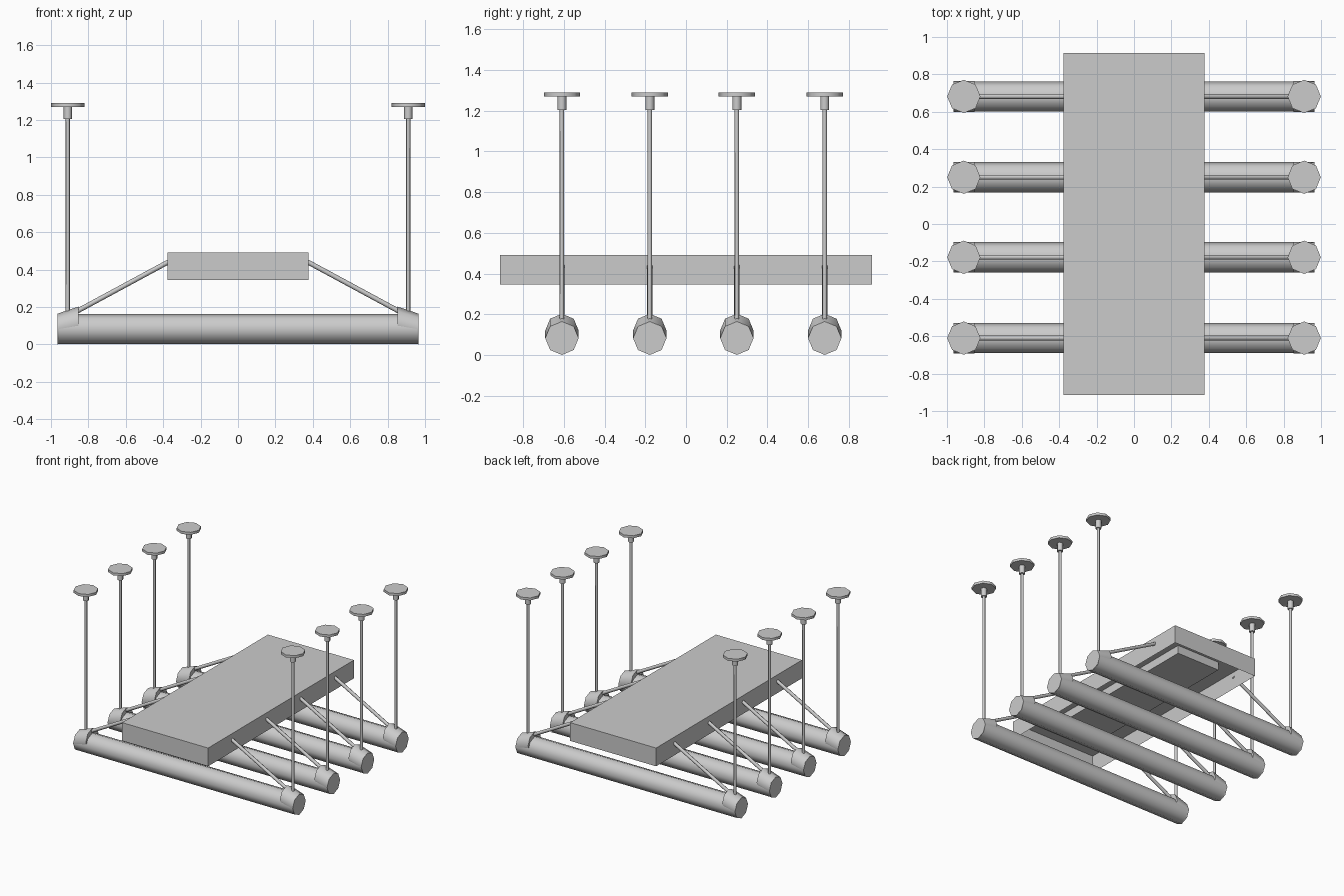
import bpy, bmesh, math
from mathutils import Vector, Matrix

if "Cube" in bpy.data.objects:
    bpy.data.objects.remove(bpy.data.objects["Cube"])


def finish(bm, name):
    bmesh.ops.recalc_face_normals(bm, faces=bm.faces)
    me = bpy.data.meshes.new(name)
    bm.to_mesh(me)
    bm.free()
    ob = bpy.data.objects.new(name, me)
    bpy.context.collection.objects.link(ob)
    return ob


def rod(name, a, b, r, lift=0.0):
    """Eight-sided smooth cylinder from a to b; lift raises the end nearest the middle."""
    a, b = Vector(a), Vector(b)
    d = b - a
    bm = bmesh.new()
    bmesh.ops.create_cone(bm, cap_ends=True, segments=8, radius1=r, radius2=r, depth=d.length)
    rot = Vector((0, 0, 1)).rotation_difference(d).to_matrix().to_4x4()
    bm.transform(Matrix.Translation((a + b) / 2) @ rot)
    if lift:
        inner = min(abs(a.x), abs(b.x))
        for v in bm.verts:
            if abs(abs(v.co.x) - inner) < 1e-3:
                v.co.z += lift
    ob = finish(bm, name)
    ob.data.shade_smooth()
    ob.data.set_sharp_from_angle(angle=math.radians(50))
    return ob


def box(name, sx, sy, z0, z1, wall=0.0):
    """Box centred on the origin; with a wall it becomes a shell open at the bottom."""
    bm = bmesh.new()
    bmesh.ops.create_cube(bm, size=1)
    bm.transform(Matrix.Translation((0, 0, (z0 + z1) / 2)) @ Matrix.Diagonal((sx, sy, z1 - z0, 1)))
    if wall:
        bm.normal_update()
        bottom = [f for f in bm.faces if f.normal.z < -0.9]
        bmesh.ops.inset_region(bm, faces=bottom, thickness=wall)
        for v in bottom[0].verts:
            v.co.z = z1 - wall
    return finish(bm, name)


# Central housing: hollow below, with an inner tray hanging from its ceiling
box("housing", 0.756, 1.83, 0.345, 0.49, wall=0.015)
box("inner_tray", 0.38, 1.45, 0.41, 0.48)

# Four lamp tubes, each with end collars, struts, hanging rods and ceiling mounts
for i, y in enumerate((-0.61, -0.178, 0.25, 0.682), 1):
    rod(f"lamp_tube_{i}", (-0.96, y, 0.082), (0.96, y, 0.082), 0.081)
    for side, s in (("left", -1), ("right", 1)):
        tag = f"{side}_{i}"
        rod(f"end_collar_{tag}", (s * 0.853, y, 0.082), (s * 0.965, y, 0.082), 0.082, lift=0.038)
        rod(f"strut_{tag}", (s * 0.37, y, 0.442), (s * 0.87, y, 0.172), 0.013)
        rod(f"hanging_rod_{tag}", (s * 0.91, y, 0.16), (s * 0.91, y, 1.21), 0.011)
        rod(f"mount_stem_{tag}", (s * 0.91, y, 1.205), (s * 0.91, y, 1.272), 0.022)
        rod(f"ceiling_disc_{tag}", (s * 0.91, y, 1.27), (s * 0.91, y, 1.29), 0.089)
